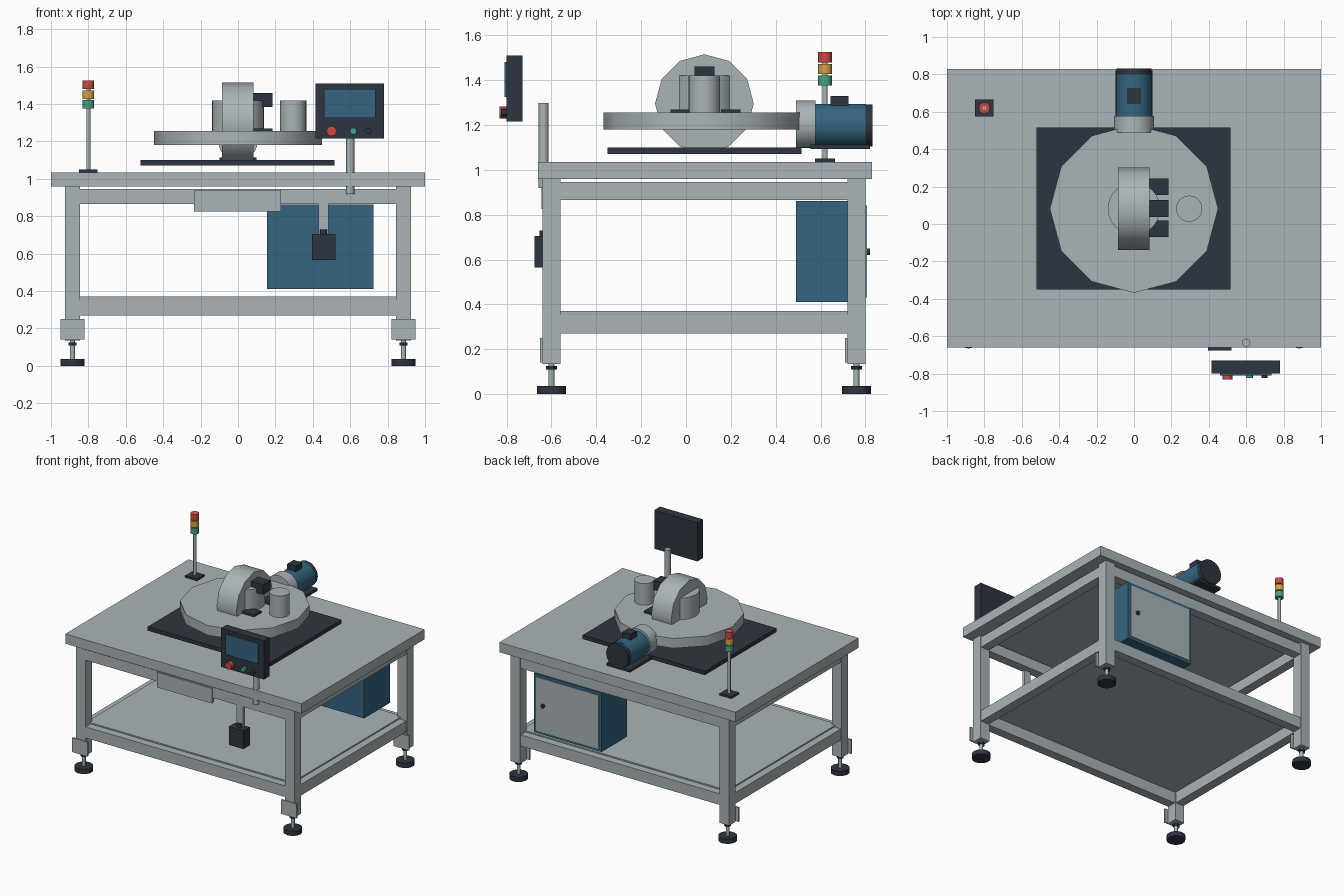
import bpy, math
from mathutils import Matrix

if "Cube" in bpy.data.objects:
    bpy.data.objects.remove(bpy.data.objects["Cube"])


def material(name, rgb):
    m = bpy.data.materials.new(name)
    m.diffuse_color = (*rgb, 1.0)
    m.use_nodes = True
    m.node_tree.nodes["Principled BSDF"].inputs["Base Color"].default_value = m.diffuse_color
    return m


GREY = material("steel_grey", (0.40, 0.455, 0.475))
DARK = material("dark_slate", (0.027, 0.035, 0.052))
BLUE = material("machine_blue", (0.035, 0.130, 0.215))
RED = material("signal_red", (0.60, 0.065, 0.055))
AMBER = material("signal_amber", (0.66, 0.37, 0.06))
GREEN = material("signal_green", (0.065, 0.36, 0.23))


def box(name, mat, x, y, z):
    """Box from (min, max) ranges on each axis."""
    bpy.ops.mesh.primitive_cube_add(size=1)
    o = bpy.context.object
    o.name = name
    mid = [(a + b) / 2 for a, b in (x, y, z)]
    size = [b - a for a, b in (x, y, z)]
    o.data.transform(Matrix.Translation(mid) @ Matrix.Diagonal((*size, 1)))
    o.data.materials.append(mat)
    return o


def cyl(name, mat, axis, a, b, r, span, sides=24):
    """Cylinder along an axis; a, b are the centre on the other two axes in xyz order."""
    bpy.ops.mesh.primitive_cylinder_add(vertices=sides, radius=r, depth=span[1] - span[0])
    o = bpy.context.object
    o.name = name
    m = (span[0] + span[1]) / 2
    if axis == "x":
        mat4 = Matrix.Translation((m, a, b)) @ Matrix.Rotation(math.pi / 2, 4, "Y")
    elif axis == "y":
        mat4 = Matrix.Translation((a, m, b)) @ Matrix.Rotation(math.pi / 2, 4, "X")
    else:
        mat4 = Matrix.Translation((a, b, m))
    o.data.transform(mat4)
    o.data.materials.append(mat)
    bpy.ops.object.shade_smooth_by_angle(angle=math.radians(37))
    return o


# Table top and shelf
box("table_top", GREY, (-1, 1), (-0.66, 0.83), (0.96, 1.035))
box("lower_shelf", GREY, (-0.87, 0.87), (-0.585, 0.745), (0.36, 0.37))

# Legs with brackets and levelling feet
for sx in (-1, 1):
    for cy in (-0.60, 0.76):
        cx = sx * 0.885
        box("leg", GREY, (cx - 0.04, cx + 0.04), (cy - 0.04, cy + 0.04), (0.135, 0.96))
        box("foot_bracket", GREY, (cx - 0.065, cx + 0.065), (cy - 0.05, cy - 0.04), (0.14, 0.25))
        cyl("foot_pad", DARK, "z", cx, cy, 0.065, (0, 0.036))
        cyl("foot_rod", GREY, "z", cx, cy, 0.013, (0.036, 0.135), 12)
        cyl("foot_nut", DARK, "z", cx, cy, 0.024, (0.11, 0.125), 6)

# Upper and lower frame rails
for z in ((0.865, 0.945), (0.27, 0.355)):
    for cy in (-0.60, 0.76):
        box("long_rail", GREY, (-0.845, 0.845), (cy - 0.035, cy + 0.035), z)
    for cx in (-0.885, 0.885):
        box("side_rail", GREY, (cx - 0.035, cx + 0.035), (-0.56, 0.72), z)

# Front cover plate
box("front_plate", GREY, (-0.235, 0.23), (-0.645, -0.62), (0.825, 0.94))

# Hanging switch box
box("switch_strap", GREY, (0.43, 0.485), (-0.63, -0.61), (0.70, 0.88))
box("switch_box", DARK, (0.395, 0.52), (-0.675, -0.60), (0.565, 0.705))
cyl("switch_cap", DARK, "z", 0.457, -0.635, 0.018, (0.705, 0.73), 12)

# Electrical cabinet
box("cabinet", BLUE, (0.155, 0.725), (0.49, 0.80), (0.41, 0.862))
box("cabinet_door", GREY, (0.175, 0.705), (0.80, 0.806), (0.43, 0.84))
cyl("door_knob", DARK, "y", 0.645, 0.635, 0.015, (0.806, 0.82), 12)

# Base plate and rotary table
CY = 0.082
box("base_plate", DARK, (-0.52, 0.515), (-0.35, 0.515), (1.07, 1.10))
cyl("rotary_table", GREY, "z", 0, CY, 0.45, (1.18, 1.255), 12)
cyl("hub", GREY, "z", 0, CY, 0.14, (1.25, 1.42))
cyl("wheel", GREY, "x", CY, 1.295, 0.22, (-0.085, 0.082), 12)
cyl("side_post", GREY, "z", 0.295, CY, 0.07, (1.255, 1.42))

# Sensor blocks beside the wheel
box("sensor_block", DARK, (0.08, 0.185), (0.038, 0.128), (1.385, 1.46))
for y in (-0.07, 0.155):
    box("sensor_pad", DARK, (0.08, 0.185), (y, y + 0.088), (1.255, 1.27))

# Drive motor
MZ = 1.203
cyl("gearbox", GREY, "y", 0, MZ, 0.106, (0.49, 0.578))
cyl("motor_body", BLUE, "y", 0, MZ - 0.005, 0.096, (0.578, 0.80), 16)
cyl("motor_end_cap", DARK, "y", 0, MZ - 0.005, 0.094, (0.80, 0.832), 16)
box("motor_terminal_box", DARK, (-0.036, 0.036), (0.645, 0.725), (1.27, 1.33))
box("motor_mount", DARK, (-0.10, 0.10), (0.555, 0.82), (1.094, 1.114))

# Signal tower
TX, TY = -0.80, 0.62
box("tower_base", DARK, (TX - 0.05, TX + 0.05), (TY - 0.045, TY + 0.045), (1.035, 1.05))
cyl("tower_pole", GREY, "z", TX, TY, 0.011, (1.05, 1.525), 12)
for label, mat, z in (("green", GREEN, 1.375), ("amber", AMBER, 1.427), ("red", RED, 1.479)):
    cyl(label + "_lamp", mat, "z", TX, TY, 0.031, (z, z + 0.046), 12)

# Control panel on its post
cyl("panel_post", GREY, "z", 0.60, -0.635, 0.022, (0.92, 1.297), 16)
box("panel_housing", DARK, (0.415, 0.78), (-0.80, -0.73), (1.215, 1.51))
box("panel_screen", BLUE, (0.46, 0.735), (-0.809, -0.80), (1.325, 1.48))
for label, mat, x, r, y in (("stop", RED, 0.50, 0.027, -0.832),
                            ("start", GREEN, 0.617, 0.018, -0.824),
                            ("mode", DARK, 0.697, 0.016, -0.824)):
    cyl(label + "_button", mat, "y", x, 1.255, r, (y, -0.80), 12)
